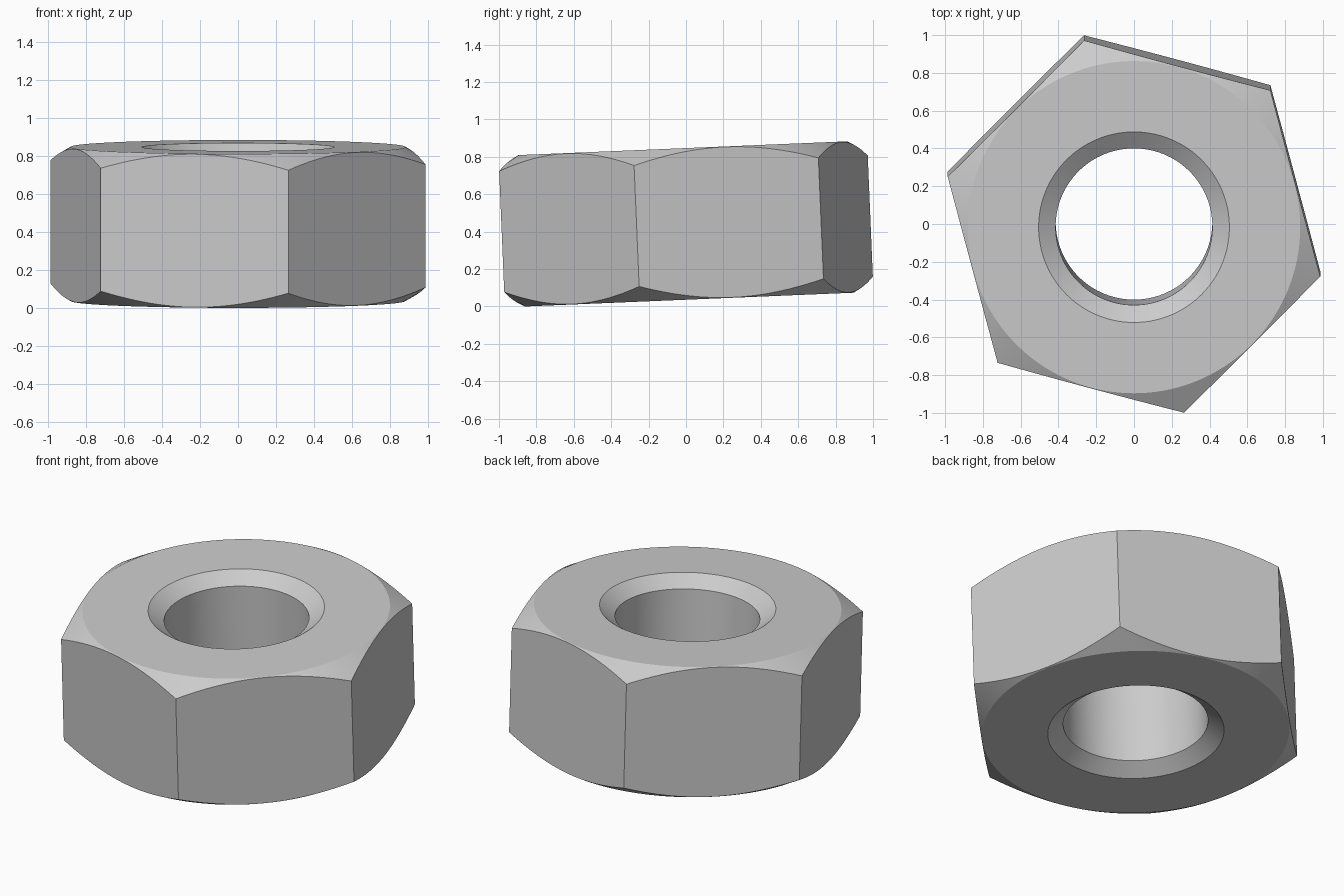
import bpy
import bmesh
from math import cos, sin, tan, pi, radians

cube = bpy.data.objects.get("Cube")
if cube:
    bpy.data.objects.remove(cube, do_unlink=True)

# Main dimensions
CORNER = 1.021                    # hexagon corner radius
APOTHEM = CORNER * cos(pi / 6)    # centre to flat side
HALF = 0.405                      # half thickness
FACE = 0.88                       # radius of the round end faces
HOLE, RIM, RIM_DEPTH = 0.415, 0.505, 0.065
TILT = radians(2.4)
START = radians(45)               # direction of the first corner
SEGMENTS = 144                    # multiple of six, so corners fall on a segment

steel = bpy.data.materials.new("steel grey")
steel.use_nodes = True
colour = (0.6, 0.6, 0.6, 1)
steel.diffuse_color = colour
steel.node_tree.nodes["Principled BSDF"].inputs["Base Color"].default_value = colour


def section(angle):
    """Closed radius/height outline of the nut in one direction from its axis."""
    from_flat = angle % (pi / 3) - pi / 6
    side = APOTHEM / cos(from_flat)
    edge = HALF - (side - FACE) * tan(radians(30))   # conical corner chamfer
    upper = [(HOLE, HALF - RIM_DEPTH), (RIM, HALF), (FACE, HALF), (side, edge)]
    return upper + [(r, -z) for r, z in reversed(upper)]


# Hex nut: sections swept around the axis
bm = bmesh.new()
rings = []
for i in range(SEGMENTS):
    a = 2 * pi * i / SEGMENTS
    # the small offset keeps corner directions stable in the modulo
    rings.append([bm.verts.new((r * cos(a + START), r * sin(a + START), z))
                  for r, z in section(a + 1e-9)])
for i, ring in enumerate(rings):
    following = rings[(i + 1) % SEGMENTS]
    for j in range(len(ring)):
        k = (j + 1) % len(ring)
        bm.faces.new((ring[j], ring[k], following[k], following[j]))
bmesh.ops.recalc_face_normals(bm, faces=bm.faces)

mesh = bpy.data.meshes.new("hex_nut")
bm.to_mesh(mesh)
bm.free()
mesh.materials.append(steel)
nut = bpy.data.objects.new("hex_nut", mesh)
bpy.context.collection.objects.link(nut)

# Slight tilt, with the lowest rim resting on the ground
nut.rotation_euler.x = TILT
nut.location.z = HALF * cos(TILT) + FACE * sin(TILT)

bpy.ops.object.select_all(action="DESELECT")
nut.select_set(True)
bpy.context.view_layer.objects.active = nut
bpy.ops.object.shade_smooth_by_angle(angle=radians(20))
